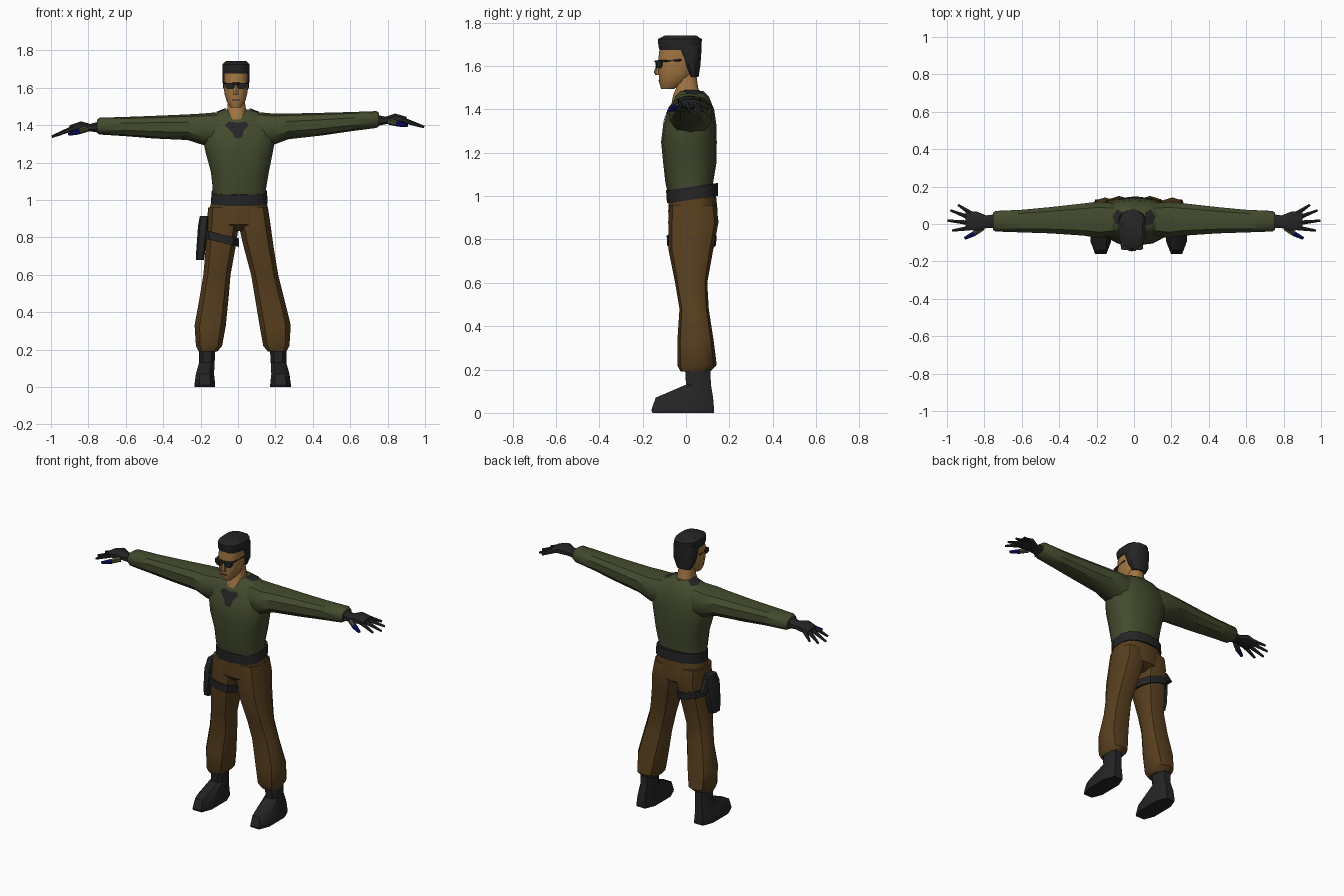
import bpy, bmesh, math
from mathutils import Vector
from mathutils.bvhtree import BVHTree

cube = bpy.data.objects.get("Cube")
if cube:
    bpy.data.objects.remove(cube, do_unlink=True)


def material(name, r, g, b):
    mat = bpy.data.materials.new(name)
    mat.use_nodes = True
    mat.diffuse_color = (r, g, b, 1)
    shader = mat.node_tree.nodes["Principled BSDF"]
    shader.inputs["Base Color"].default_value = (r, g, b, 1)
    shader.inputs["Roughness"].default_value = 0.9
    return mat


GREEN = material("shirt_green", .056, .07, .027)
BROWN = material("trouser_brown", .095, .049, .013)
BLACK = material("gear_black", .018, .018, .019)
SKIN = material("skin_tan", .36, .18, .055)
BLUE = material("thumb_blue", .004, .004, .15)


def finish(name, bm, mat, warp=None, angle=38):
    """Turn a bmesh into a shaded object, bending it with warp first."""
    if warp:
        for v in bm.verts:
            v.co = Vector(warp(*v.co))
    bmesh.ops.recalc_face_normals(bm, faces=bm.faces[:])
    mesh = bpy.data.meshes.new(name)
    bm.to_mesh(mesh)
    bm.free()
    mesh.materials.append(mat)
    obj = bpy.data.objects.new(name, mesh)
    bpy.context.collection.objects.link(obj)
    bpy.ops.object.select_all(action='DESELECT')
    obj.select_set(True)
    bpy.context.view_layer.objects.active = obj
    bpy.ops.object.shade_smooth_by_angle(angle=math.radians(angle))
    return obj


def loft(name, sections, mat, axis="z", sides=12, power=.8, warp=None):
    """Skin rounded sections: (position, low a, high a, low b, high b)."""
    def soft(t):
        return math.copysign(abs(t) ** power, t)
    turns = [math.tau * (i + .5) / sides for i in range(sides)]
    ring = [(soft(math.cos(t)), soft(math.sin(t))) for t in turns]
    wide = max(p[0] for p in ring)
    tall = max(p[1] for p in ring)
    bm = bmesh.new()
    loops = []
    for pos, a0, a1, b0, b1 in sections:
        loop = []
        for u, v in ring:
            a = (a0 + a1) / 2 + u / wide * (a1 - a0) / 2
            b = (b0 + b1) / 2 + v / tall * (b1 - b0) / 2
            loop.append(bm.verts.new((a, b, pos) if axis == "z" else (pos, a, b)))
        loops.append(loop)
    for low, high in zip(loops, loops[1:]):
        for i in range(sides):
            j = (i + 1) % sides
            bm.faces.new((low[i], low[j], high[j], high[i]))
    bm.faces.new(loops[0])
    bm.faces.new(loops[-1])
    return finish(name, bm, mat, warp)


def rod(name, start, end, r1, r2, mat, warp=None, sides=6):
    """Tapered rod between two points."""
    start, end = Vector(start), Vector(end)
    bm = bmesh.new()
    bmesh.ops.create_cone(bm, cap_ends=True, segments=sides, radius1=r1,
                          radius2=r2, depth=(end - start).length)
    turn = (end - start).to_track_quat('Z', 'Y')
    for v in bm.verts:
        v.co = turn @ v.co + (start + end) / 2
    return finish(name, bm, mat, warp)


def decal(name, outline, targets, direction, mat):
    """Thin patch laid on the nearest target surface along a direction."""
    graph = bpy.context.evaluated_depsgraph_get()
    trees = [BVHTree.FromObject(t, graph) for t in targets]
    ray = Vector(direction)
    bm = bmesh.new()

    def drop(p):
        origin = Vector((p[0], -1, p[1])) if ray.y else Vector((p[0], p[1], 2))
        hits = [t.ray_cast(origin, ray) for t in trees]
        best = min((h for h in hits if h[0]), key=lambda h: h[3])
        return bm.verts.new(best[0] - ray * .005)

    pts = [Vector(p) for p in outline]
    mid = sum(pts, Vector((0, 0))) / len(pts)
    outer = [drop(p) for p in pts]
    inner = [drop((p + mid) / 2) for p in pts]
    core = drop(mid)
    for i in range(len(pts)):
        j = (i + 1) % len(pts)
        bm.faces.new((outer[i], outer[j], inner[j], inner[i]))
        bm.faces.new((inner[i], inner[j], core))
    obj = finish(name, bm, mat)
    # Face the patch outwards
    if sum((f.normal.dot(ray) for f in obj.data.polygons)) > 0:
        obj.data.flip_normals()
    return obj


# Right-hand limbs mirror the left, with a slightly different pose
def right_arm(x, y, z):
    return -x, y, z - .065 * max(0, x - .2)


def right_leg(x, y, z):
    return -x + .05 * min(1, (.96 - z) / .6), y, z


# Torso and belt
torso = loft("shirt_body", [
    (1.0, -.135, .15, -.08, .125), (1.06, -.135, .15, -.095, .125),
    (1.15, -.145, .165, -.105, .14), (1.25, -.172, .185, -.115, .142),
    (1.33, -.19, .2, -.105, .14), (1.4, -.18, .19, -.08, .13),
    (1.46, -.13, .13, -.052, .105), (1.485, -.07, .065, -.03, .08)],
    GREEN, sides=14)
loft("belt", [(.98, -.145, .158, -.088, .148), (1.04, -.14, .155, -.092, .148)],
     BLACK, sides=14, warp=lambda x, y, z: (x, y, z + .14 * y))

# Trousers
loft("trouser_hips", [(1.01, -.138, .15, -.08, .138), (.93, -.158, .164, -.082, .146),
     (.87, -.168, .172, -.08, .145), (.835, -.1, .1, -.04, .09)], BROWN, sides=14)

for side, arm_warp, leg_warp in (("left", None, None), ("right", right_arm, right_leg)):
    loft(side + "_trouser_leg", [
        (.96, .0, .16, -.078, .14), (.88, .0, .172, -.082, .15),
        (.75, .03, .19, -.08, .125), (.6, .07, .215, -.05, .098),
        (.48, .09, .245, -.03, .105), (.33, .115, .282, -.04, .128),
        (.22, .135, .275, -.04, .142), (.19, .16, .26, -.025, .11)],
        BROWN, sides=10, warp=leg_warp)
    loft(side + "_boot", [
        (.215, .17, .258, -.005, .112), (.13, .175, .258, .0, .115),
        (.07, .178, .275, -.14, .125), (.012, .172, .283, -.16, .13),
        (.0, .172, .283, -.155, .128)], BLACK, sides=8, power=.7, warp=leg_warp)

    # Sleeve, glove and fingers
    sleeve = loft(side + "_sleeve", [
        (.08, -.06, .11, 1.27, 1.472), (.19, -.075, .12, 1.295, 1.462),
        (.27, -.062, .11, 1.325, 1.462), (.45, -.05, .09, 1.345, 1.466),
        (.6, -.045, .076, 1.367, 1.47), (.74, -.04, .07, 1.385, 1.475),
        (.755, -.03, .06, 1.395, 1.465)], GREEN, "x", 10, warp=arm_warp)
    loft(side + "_glove", [
        (.74, -.022, .052, 1.395, 1.455), (.79, -.022, .046, 1.405, 1.445),
        (.84, -.036, .066, 1.41, 1.462), (.9, -.03, .066, 1.41, 1.445)],
        BLACK, "x", 8, warp=arm_warp)
    tips = ((.94, .102, 1.405), (.98, .073, 1.395), (.995, .018, 1.39), (.972, -.035, 1.395))
    for i, tip in enumerate(tips):
        knuckle = (.87, .055 - .025 * i, 1.432)
        rod(f"{side}_finger_{i}", knuckle, tip, .015, .007, BLACK, arm_warp)
    thumb = [Vector(p) for p in ((.81, -.02, 1.42), (.852, -.05, 1.408), (.905, -.077, 1.398))]
    rod(side + "_thumb_base", thumb[0], thumb[1], .018, .015, GREEN, arm_warp)
    rod(side + "_thumb_tip", thumb[1], thumb[2], .016, .009, BLUE, arm_warp)

    # Shoulder patch
    sign = 1 if side == "left" else -1
    patch = ((.055, -.01), (.1, .0), (.115, .04), (.09, .08), (.06, .06))
    decal(side + "_shoulder_patch", [(sign * x, y) for x, y in patch],
          [torso, sleeve], (0, 0, -1), BLACK)

# Chest patch
decal("chest_patch", [(-.07, 1.4), (-.05, 1.42), (0, 1.412), (.04, 1.42), (.058, 1.4),
      (.03, 1.37), (.02, 1.33), (-.015, 1.33), (-.03, 1.36)], [torso], (0, 1, 0), BLACK)

# Thigh strap, holster and pistol grip
loft("thigh_strap", [(.775, -.186, .004, -.088, .138), (.82, -.184, .006, -.089, .142)],
     BLACK, sides=10, warp=lambda x, y, z: (x, y, z - .25 * (x + .1)))
loft("holster", [(.68, -.224, -.182, -.03, .035), (.72, -.224, -.176, -.04, .05),
     (.86, -.214, -.16, -.045, .07), (.915, -.204, -.155, -.025, .05)],
     BLACK, sides=8, power=.5)
loft("pistol_grip", [(.83, -.205, -.175, .06, .115), (.9, -.2, -.17, .03, .075)],
     BLACK, sides=8, power=.5)

# Neck, head and hair
loft("neck", [(1.43, -.058, .045, -.066, .06), (1.465, -.06, .046, -.06, .066),
     (1.5, -.056, .04, -.045, .056), (1.58, -.05, .03, -.04, .045)], SKIN)
loft("head", [(1.495, -.04, .016, -.115, -.055), (1.525, -.06, .038, -.124, .0),
     (1.57, -.073, .05, -.126, .035), (1.63, -.076, .054, -.128, .045),
     (1.7, -.074, .052, -.12, .045)], SKIN)
loft("hair_top", [(1.675, -.08, .059, -.122, .068), (1.69, -.083, .062, -.127, .072),
     (1.725, -.083, .062, -.13, .073), (1.742, -.065, .045, -.095, .045)], BLACK)
loft("hair_back", [(1.55, -.055, .035, .012, .058), (1.6, -.08, .058, -.01, .066),
     (1.65, -.083, .062, -.035, .07), (1.7, -.083, .062, -.06, .072)], BLACK)
loft("nose", [(1.56, -.026, .004, -.142, -.11), (1.572, -.026, .004, -.148, -.11),
     (1.625, -.018, -.004, -.132, -.11)], SKIN, sides=6)
loft("mouth", [(1.532, -.032, .01, -.128, -.118), (1.537, -.032, .01, -.128, -.118)],
     BLACK, sides=6)

# Sunglasses
for side, sign in (("left", 1), ("right", -1)):
    mid = -.011 + sign * .031
    loft(side + "_lens", [(1.592, mid - .016, mid + .016, -.138, -.112),
         (1.605, mid - .024, mid + .024, -.14, -.108),
         (1.626, mid - .025, mid + .025, -.14, -.108)], BLACK, sides=8, power=.5)
    edge = -.011 + sign * .066
    rod(side + "_temple_arm", (edge - sign * .012, -.132, 1.622), (edge, -.02, 1.628),
        .005, .005, BLACK)
rod("glasses_bridge", (-.03, -.141, 1.622), (.01, -.141, 1.622), .005, .005, BLACK)
